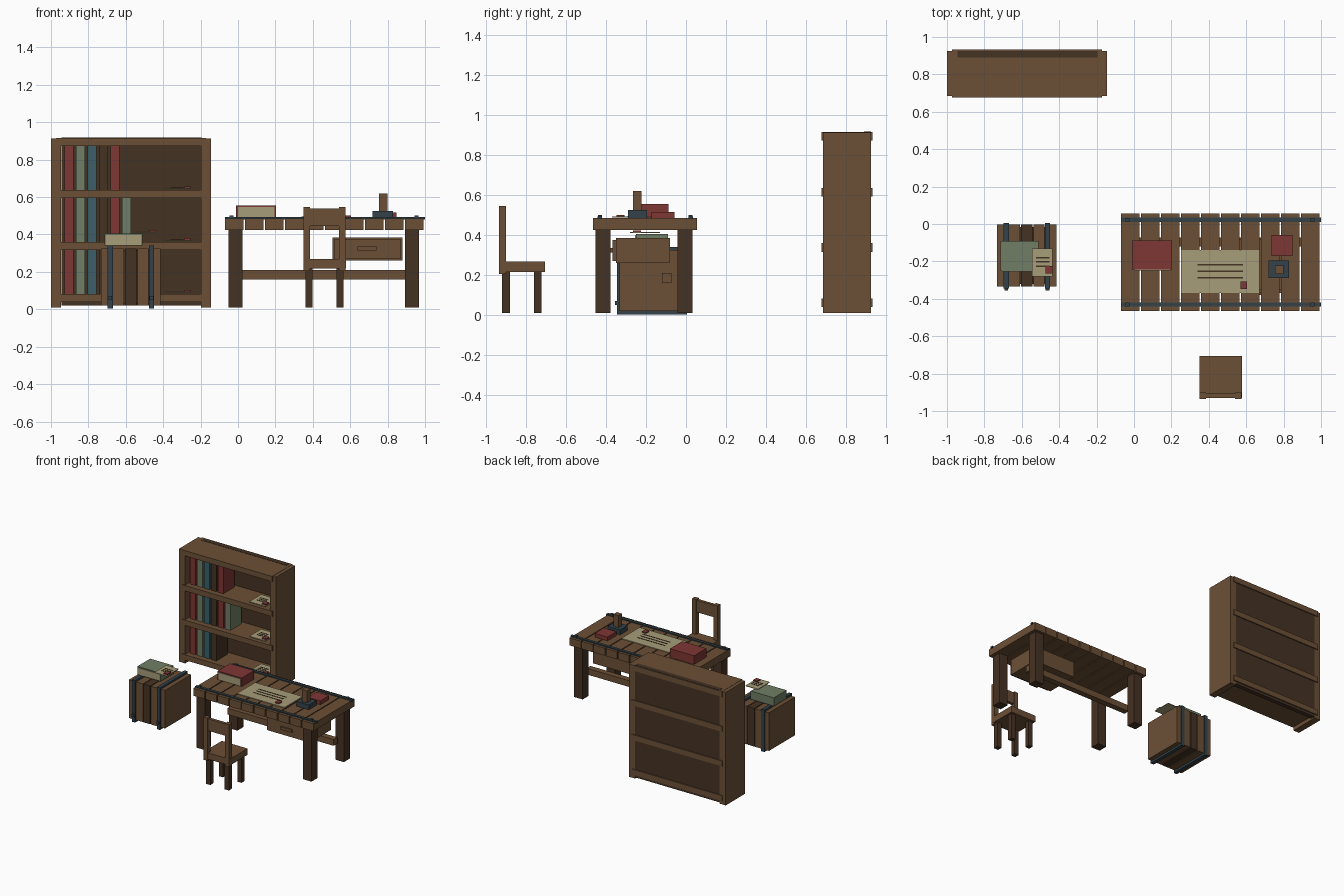
import bpy
import bmesh

if "Cube" in bpy.data.objects:
    bpy.data.objects.remove(bpy.data.objects["Cube"])


def material(name, r, g, b):
    m = bpy.data.materials.new(name)
    m.use_nodes = True
    m.diffuse_color = (r, g, b, 1)
    bsdf = next(n for n in m.node_tree.nodes if n.type == "BSDF_PRINCIPLED")
    bsdf.inputs["Base Color"].default_value = (r, g, b, 1)
    bsdf.inputs["Roughness"].default_value = 0.9
    return m


WOOD = material("brown wood", 0.15, 0.08, 0.037)
DARK = material("dark wood", 0.06, 0.032, 0.017)
RED = material("red cloth", 0.21, 0.038, 0.034)
GREEN = material("sage cloth", 0.16, 0.21, 0.13)
BLUE = material("blue cloth", 0.045, 0.115, 0.14)
METAL = material("dark metal", 0.033, 0.055, 0.068)
PAPER = material("cream paper", 0.39, 0.34, 0.195)


def box(name, mat, x, y, z):
    """Box from (low, high) ranges on each axis."""
    bm = bmesh.new()
    bmesh.ops.create_cube(bm, size=1)
    for v in bm.verts:
        v.co = [r[0] if c < 0 else r[1] for c, r in zip(v.co, (x, y, z))]
    mesh = bpy.data.meshes.new(name)
    bm.to_mesh(mesh)
    bm.free()
    mesh.materials.append(mat)
    ob = bpy.data.objects.new(name, mesh)
    bpy.context.collection.objects.link(ob)
    return ob


def span(start, size):
    return (start, start + size)


def document(name, x, y, z, lines, seal):
    """Sheet with written lines and a wax seal."""
    box(name, PAPER, x, y, span(z, 0.005))
    w, d = x[1] - x[0], y[1] - y[0]
    top = z + 0.004
    for i in range(3):
        ly = y[0] + d * (0.64 - 0.15 * i)
        box(name + "_line", DARK, (x[0] + w * lines[0], x[0] + w * lines[1]),
            span(ly, 0.008), span(top, 0.003))
    sx, sy = x[0] + w * seal, y[0] + d * 0.1
    box(name + "_seal", RED, span(sx, 0.036), span(sy, 0.04), span(top, 0.01))


def lying_book(name, cover, x, y, z):
    """Closed book with pages showing at the front."""
    box(name + "_cover", cover, x, y, z)
    box(name + "_pages", PAPER, (x[0] + 0.01, x[1] - 0.008),
        span(y[0] - 0.005, 0.03), (z[0] + 0.004, z[1] - 0.008))


# Bookcase frame
for x in (-1.0, -0.197):
    box("bookcase_side", WOOD, span(x, 0.053), (0.685, 0.926), (0.01, 0.914))
box("bookcase_back", DARK, (-0.945, -0.195), (0.89, 0.926), (0.02, 0.918))
shelf_bottoms = (0.04, 0.317, 0.594, 0.873)
for z in shelf_bottoms:
    box("bookcase_shelf", WOOD, (-0.972, -0.172), (0.677, 0.934), span(z, 0.043))

# Upright books and a document on each shelf
rows = ((RED, GREEN, BLUE, DARK), (RED, GREEN, BLUE, DARK, RED, GREEN),
        (RED, GREEN, BLUE, DARK, RED))
for z, row in zip(shelf_bottoms, rows):
    base = z + 0.043
    for i, cover in enumerate(row):
        box("shelf_book", cover, span(-0.928 + i * 0.0615, 0.048),
            (0.72, 0.86), (base, base + 0.235))
    document("shelf_document", (-0.39, -0.25), (0.70, 0.85), base + 0.006,
             (0.2, 0.7), 0.72)

# Desk top planks
pitch = 0.107
for i in range(10):
    box("desk_plank", WOOD, span(-0.07 + i * pitch, pitch - 0.008),
        (-0.465, 0.055), (0.425, 0.485))

# Desk metal strips with end bolts
for y in (-0.442, 0.012):
    box("desk_strip", METAL, (-0.07, 1.0), span(y, 0.022), (0.48, 0.493))
    for x in (-0.045, 0.945):
        box("strip_bolt", METAL, span(x, 0.02), span(y + 0.001, 0.02), (0.49, 0.502))

# Desk legs and stretcher
for x in (-0.05, 0.892):
    for y in (-0.452, -0.043):
        box("desk_leg", DARK, span(x, 0.075), span(y, 0.075), (0.01, 0.426))
box("desk_stretcher", WOOD, (-0.01, 0.93), (-0.12, -0.073), (0.16, 0.21))

# Desk drawer
box("drawer_body", WOOD, (0.505, 0.88), (-0.35, -0.08), (0.26, 0.385))
box("drawer_front", WOOD, (0.515, 0.87), (-0.368, -0.348), (0.27, 0.375))
box("drawer_handle", WOOD, (0.64, 0.74), (-0.38, -0.366), (0.313, 0.335))

# Items on the desk
lying_book("large_book", RED, (-0.01, 0.203), (-0.243, -0.087), (0.486, 0.555))
document("desk_document", (0.25, 0.67), (-0.37, -0.14), 0.488, (0.21, 0.79), 0.76)
box("small_book", RED, (0.735, 0.848), (-0.172, -0.058), (0.486, 0.517))
box("candle_base", METAL, (0.72, 0.83), (-0.29, -0.195), (0.486, 0.525))
box("candle_stub", WOOD, (0.753, 0.798), (-0.266, -0.222), (0.52, 0.62))

# Chair
box("chair_seat", WOOD, (0.35, 0.578), (-0.93, -0.705), (0.217, 0.268))
for x, leg_x in ((0.35, 0.362), (0.54, 0.526)):
    box("chair_post", WOOD, span(x, 0.036), (-0.935, -0.9), (0.205, 0.547))
    for y in (-0.92, -0.76):
        box("chair_leg", DARK, span(leg_x, 0.037), span(y, 0.038), (0.01, 0.22))
box("chair_rail", WOOD, (0.37, 0.56), (-0.93, -0.905), (0.445, 0.54))

# Chest of planks with wrapping metal bands
for i in range(5):
    box("chest_plank", DARK if i == 2 else WOOD, span(-0.733 + i * 0.065, 0.059),
        (-0.333, -0.002), (0.02, 0.325))
box("chest_core", DARK, (-0.72, -0.42), (-0.32, -0.015), (0.03, 0.315))
for x in (-0.697, -0.477):
    bx = span(x, 0.028)
    for z in ((0.004, 0.022), (0.323, 0.34)):
        box("chest_band", METAL, bx, (-0.345, 0.005), z)
    for y in ((-0.345, -0.331), (-0.004, 0.005)):
        box("chest_band", METAL, bx, y, (0.004, 0.34))
    box("band_bolt", METAL, span(x + 0.004, 0.02), (-0.355, -0.343), (0.05, 0.07))

# Items on the chest
lying_book("chest_book", GREEN, (-0.715, -0.51), (-0.25, -0.09), (0.34, 0.406))
document("chest_document", (-0.545, -0.435), (-0.28, -0.13), 0.41, (0.2, 0.85), 0.66)
